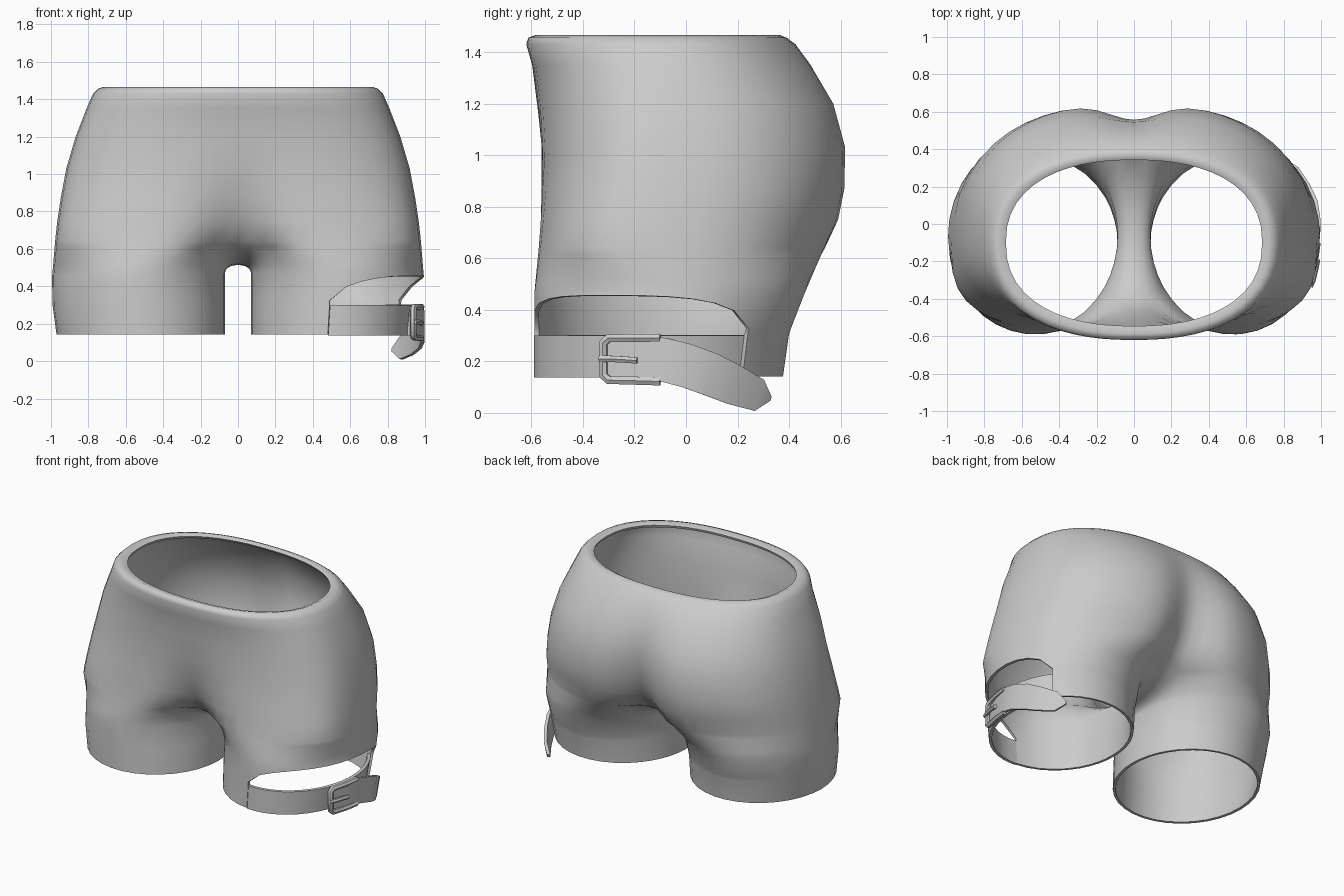
import bpy, bmesh, math
from mathutils import Vector

if "Cube" in bpy.data.objects:
    bpy.data.objects.remove(bpy.data.objects["Cube"])

N, M = 28, 8                 # columns round the outside and along the inner thigh
CUT = (5, 18)                # columns opened up above the leg strap
HEM, BAND_TOP = 0.142, 0.30

grey = bpy.data.materials.new("grey cloth")
grey.diffuse_color = (0.6, 0.6, 0.6, 1)
grey.use_nodes = True
grey.node_tree.nodes["Principled BSDF"].inputs["Base Color"].default_value = grey.diffuse_color


def finish(obj, thickness=0, offset=-1, angle=50):
    obj.data.materials.append(grey)
    if thickness:
        s = obj.modifiers.new("thickness", 'SOLIDIFY')
        s.thickness, s.offset = thickness, offset
    bpy.ops.object.select_all(action='DESELECT')
    obj.select_set(True)
    bpy.context.view_layer.objects.active = obj
    if thickness:
        bpy.ops.object.modifier_apply(modifier="thickness")
    bpy.ops.object.shade_smooth_by_angle(angle=math.radians(angle))


def new_object(name, data):
    obj = bpy.data.objects.new(name, data)
    bpy.context.collection.objects.link(obj)
    return obj


def keyed(keys, z):
    """Linear interpolation in rows that start with a height."""
    z = min(max(z, keys[0][0]), keys[-1][0])
    for a, b in zip(keys, keys[1:]):
        if z <= b[0]:
            t = (z - a[0]) / (b[0] - a[0])
            return [p + (q - p) * t for p, q in zip(a[1:], b[1:])]


# leg section: height, inner x, outer x, front y, back y
LEG = [(0.14, .07, .97, -.59, .378), (.28, .07, .99, -.59, .395),
       (.40, .07, 1.0, -.59, .43), (.47, .07, .992, -.59, .465)]


def leg_angle(c):
    if c <= N:
        return math.radians(-148 + 296 * c / N)
    return math.radians(148 + 64 * (c - N) / M)


def leg_point(angle, z, grow=0.0):
    xi, xo, yf, yb = keyed(LEG, z)
    return Vector(((xi + xo) / 2 + ((xo - xi) / 2 + grow) * math.cos(angle),
                   (yf + yb) / 2 + (yb - yf) / 2 * math.sin(angle), z))


# hip section: height, half width, front y, back y, front crease, back crease
HIPS = [(.64, .978, -.583, .57, .17, .19), (.75, .966, -.577, .62, .10, .15),
        (.87, .948, -.573, .643, .05, .12), (1.03, .918, -.57, .645, .015, .088),
        (1.2, .868, -.578, .595, 0, .05), (1.35, .81, -.597, .497, 0, .015),
        (1.43, .775, -.62, .425, 0, 0), (1.456, .75, -.612, .39, 0, 0),
        (1.466, .72, -.585, .365, 0, 0), (1.452, .685, -.545, .342, 0, 0)]


def hip_point(row, c):
    z, X, yf, yb, cf, cb = row
    # columns keep the sideways spacing of the leg section
    start = math.cos(leg_angle(0))
    q = (math.cos(leg_angle(c)) - start) / (1 - start)
    q = min(max(q, 0), 1)
    front = c < N / 2
    e = min(.62 + (z - .64) * .5, .82) if front else .82
    if z > 1.3:
        e = .86
    x = X * q
    s = (1 - q ** (2 / e)) ** (e / 2)
    if front:
        y = -.1 + (yf + .1) * s + cf * math.exp(-(x / .2) ** 2)
    else:
        y = -.1 + (yb + .1) * s - cb * math.exp(-(x / .19) ** 2)
    return Vector((x, y, z))


def crotch_point(c):
    if c <= N:
        return hip_point(HIPS[0], c)
    back, front = hip_point(HIPS[0], N), hip_point(HIPS[0], 0)
    t = (c - N) / M
    y = back.y + (front.y - back.y) * t
    return Vector((0, y, .515 + (HIPS[0][0] - .515) * abs(2 * t - 1) ** 2.2))


def opening_height(c):
    """Arched upper edge of the opening over the strap."""
    t = (c - CUT[0]) / (CUT[1] - CUT[0])
    if t <= 0 or t >= 1:
        return BAND_TOP + .025
    return BAND_TOP + .025 + .131 * (1 - abs(2 * t - 1) ** 3) ** .65


# shorts: two mirrored halves welded along the middle
bm = bmesh.new()
for side in (1, -1):
    cols = range(N + M)
    rings = [[leg_point(leg_angle(c), z) for c in cols] for z in (HEM, BAND_TOP)]
    rings.append([leg_point(leg_angle(c), opening_height(c)) for c in cols])
    rings.append([leg_point(leg_angle(c), .47) for c in cols])
    low, top = rings[-1], [crotch_point(c) for c in cols]
    for t in (.3, .6, .85):
        ring = []
        for c, (a, b) in enumerate(zip(low, top)):
            # rounded arch between the legs, straight blend on the outside
            w = 1 if c > N else math.exp(-(min(c, N - c) / 3) ** 2)
            keep = w * math.sqrt(1 - t * t) + (1 - w) * (1 - t)
            p = a.lerp(b, t)
            p.x = b.x + (a.x - b.x) * keep
            ring.append(p)
        rings.append(ring)
    rings.append(top)
    rings += [[hip_point(r, c) for c in range(N + 1)] for r in HIPS[1:]]
    verts = [[bm.verts.new((p.x * side, p.y, p.z)) for p in r] for r in rings]
    for i, (a, b) in enumerate(zip(verts, verts[1:])):
        closed = len(b) == N + M
        for c in range(N + M if closed else N):
            if side == 1 and i < 2 and CUT[0] <= c < CUT[1]:
                continue
            d = (c + 1) % (N + M)
            f = (a[c], a[d], b[d], b[c])
            bm.faces.new(f if side == 1 else f[::-1])
bmesh.ops.remove_doubles(bm, verts=bm.verts, dist=0.0005)
mesh = bpy.data.meshes.new("shorts")
bm.to_mesh(mesh)
bm.free()
finish(new_object("shorts", mesh), 0.018, -1, 60)


def ribbon(name, sections, thickness):
    """Strip through pairs of lower and upper edge points."""
    pts = [p for pair in sections for p in pair]
    faces = [(2 * i, 2 * i + 2, 2 * i + 3, 2 * i + 1) for i in range(len(sections) - 1)]
    me = bpy.data.meshes.new(name)
    me.from_pydata(pts, [], faces)
    finish(new_object(name, me), thickness, -1, 40)


# strap that closes the lower edge of the opened leg
angles = [leg_angle(CUT[0] + (CUT[1] - CUT[0]) * i / 18) for i in range(19)]
ribbon("leg_strap", [(leg_point(a, HEM - .004, -.03), leg_point(a, BAND_TOP, -.03))
                     for a in angles], .02)

# loose strap end: x, y, z of the middle line, half width
TAIL = [(.925, -.31, .215, .078), (.966, -.2, .215, .082), (.99, -.09, .207, .085),
        (.998, 0, .184, .085), (.982, .1, .148, .084), (.94, .19, .108, .078),
        (.88, .285, .068, .063), (.835, .33, .055, .008)]
tail = []
for i, (x, y, z, h) in enumerate(TAIL):
    up = Vector((0, .3 * min(1, i / 4), 1)).normalized() * h
    tail.append((Vector((x, y, z)) - up, Vector((x, y, z)) + up))
ribbon("strap_end", tail, .02)


def rod(name, pts, radius):
    cu = bpy.data.curves.new(name, 'CURVE')
    cu.dimensions = '3D'
    cu.bevel_depth, cu.bevel_resolution, cu.use_fill_caps = radius, 1, True
    sp = cu.splines.new('POLY')
    sp.points.add(len(pts) - 1)
    for p, co in zip(sp.points, pts):
        p.co = (*co, 1)
    obj = new_object(name, cu)
    bpy.ops.object.select_all(action='DESELECT')
    obj.select_set(True)
    bpy.context.view_layer.objects.active = obj
    bpy.ops.object.convert(target='MESH')
    finish(bpy.context.object)


# buckle frame and prong
rod("buckle_frame", [(.98, -.10, .29), (.966, -.2, .29), (.94, -.3, .29), (.936, -.32, .272),
                     (.936, -.32, .145), (.94, -.3, .127), (.966, -.2, .125), (.98, -.10, .122)], .018)
rod("buckle_prong", [(.942, -.335, .21), (.958, -.3, .21), (.972, -.24, .207), (.982, -.19, .203)], .014)
